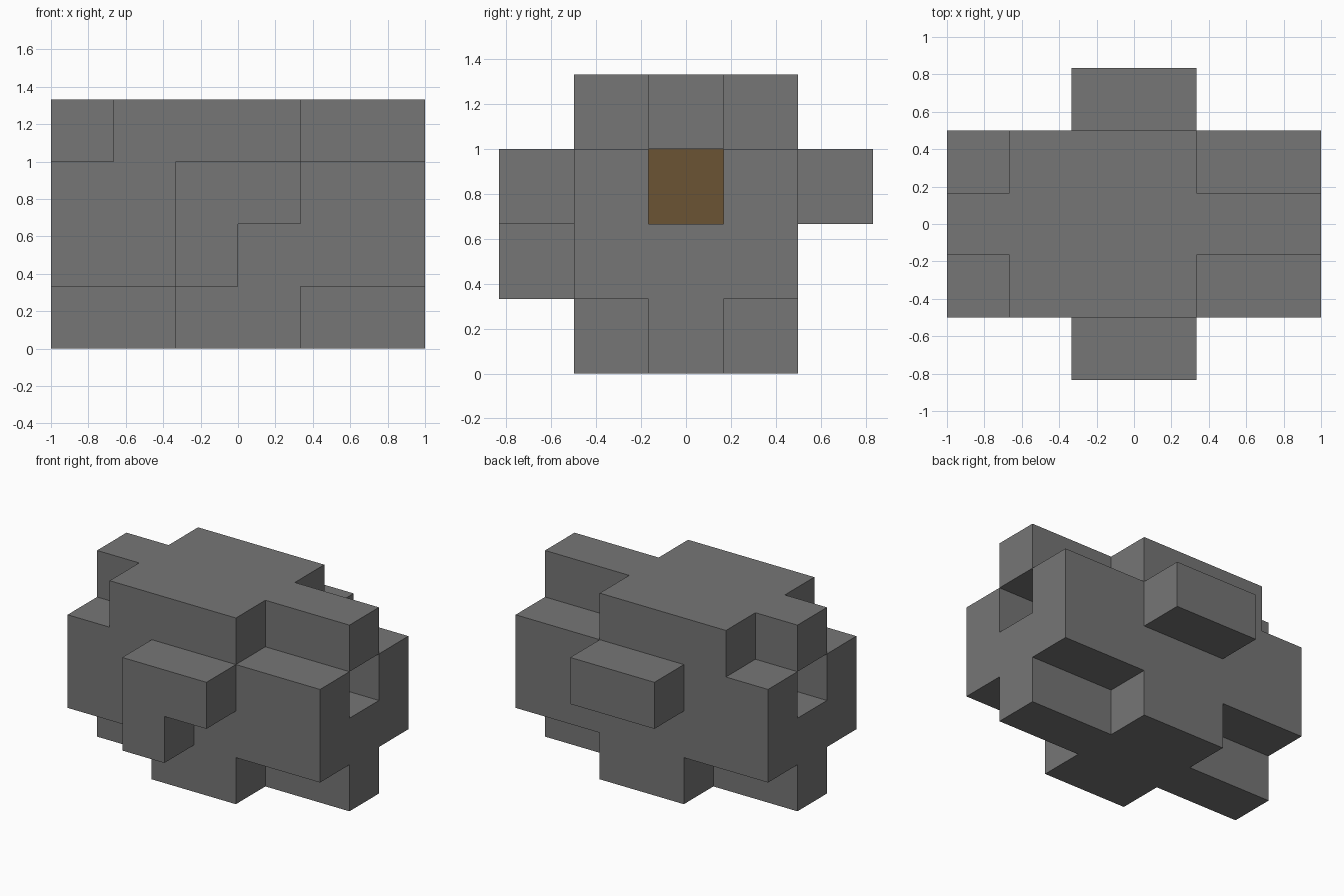
import bpy, bmesh
from mathutils import Vector

cube = bpy.data.objects.get("Cube")
if cube:
    bpy.data.objects.remove(cube, do_unlink=True)

U = 1 / 3  # side of one block


def material(name, rgb):
    m = bpy.data.materials.new(name)
    m.use_nodes = True
    m.diffuse_color = (*rgb, 1)
    bsdf = next(n for n in m.node_tree.nodes if n.type == 'BSDF_PRINCIPLED')
    bsdf.inputs["Base Color"].default_value = (*rgb, 1)
    return m


stone = material("stone grey", (0.18, 0.18, 0.18))
brown = material("core brown", (0.147, 0.087, 0.033))


def prism(name, outline, axis, low, high, mat):
    """Extrude an outline, given in block units, along one axis."""
    def place(p, depth):
        co = list(p)
        co.insert(axis, depth)
        return Vector(co) * U

    bm = bmesh.new()
    face = bm.faces.new([bm.verts.new(place(p, low)) for p in outline])
    top = bmesh.ops.extrude_face_region(bm, geom=[face])["geom"]
    shift = place((0, 0), high - low)
    bmesh.ops.translate(bm, vec=shift,
                        verts=[v for v in top if isinstance(v, bmesh.types.BMVert)])
    bmesh.ops.recalc_face_normals(bm, faces=bm.faces)
    mesh = bpy.data.meshes.new(name)
    bm.to_mesh(mesh)
    bm.free()
    mesh.materials.append(mat)
    obj = bpy.data.objects.new(name, mesh)
    bpy.context.collection.objects.link(obj)
    return obj


def rect(a, b, c, d):
    return [(a, b), (c, b), (c, d), (a, d)]


def cross(left, right):
    """Wide middle block with a narrow arm reaching each end."""
    w, n, end = 1.5, 0.5, 3
    return [(left, -w), (right, -w), (right, -n), (end, -n), (end, n), (right, n),
            (right, w), (left, w), (left, n), (-end, n), (-end, -n), (left, -n)]


X, Y, Z = range(3)

# Main body, with a channel along its length
channel = [(-1.5, 1), (1.5, 1), (1.5, 3), (0.5, 3),
           (0.5, 2), (-0.5, 2), (-0.5, 3), (-1.5, 3)]
prism("body", channel, X, -3, 3, stone)

# Brown core set back inside the channel
prism("core", rect(-0.5, 2, 0.5, 3), X, -2, 2, brown)

# Cross-shaped layers above and below
prism("top_layer", cross(-2, 1), Z, 3, 4, stone)
prism("bottom_layer", cross(-1, 1), Z, 0, 1, stone)

# Bumps on the front and back
step = [(-1, 1), (0, 1), (0, 2), (1, 2), (1, 3), (-1, 3)]
prism("front_bump", step, Y, -2.5, -1.5, stone)
prism("back_bump", rect(-1, 2, 1, 3), Y, 1.5, 2.5, stone)
